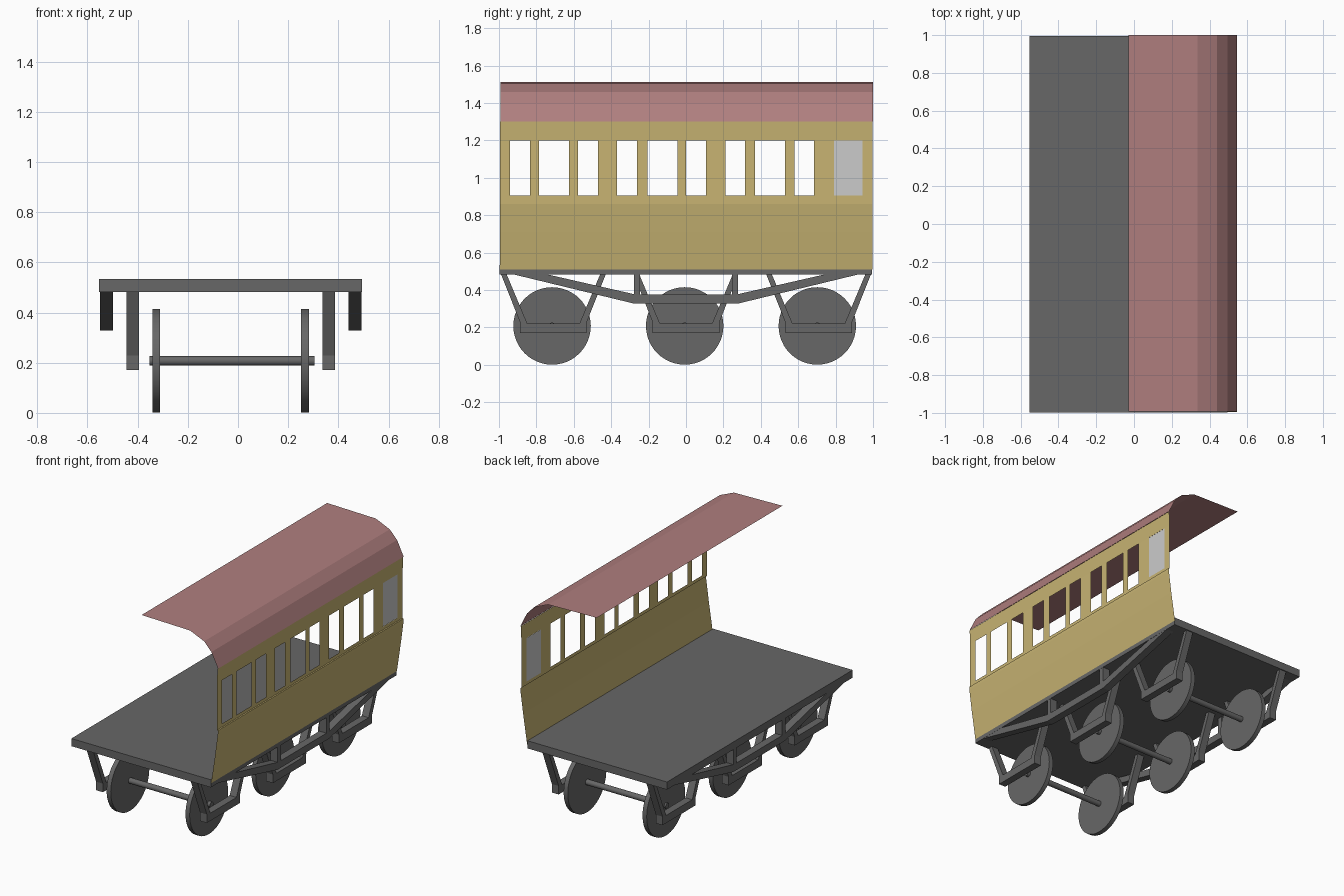
import bpy, bmesh, math
from mathutils import Matrix

if "Cube" in bpy.data.objects:
    bpy.data.objects.remove(bpy.data.objects["Cube"])

CX = -0.029  # centre line of the underframe


def mat(name, rgb):
    m = bpy.data.materials.new(name)
    m.diffuse_color = (*rgb, 1)
    m.use_nodes = True
    m.node_tree.nodes["Principled BSDF"].inputs["Base Color"].default_value = m.diffuse_color
    return m


GREY = mat("dark grey", (0.135, 0.135, 0.135))
CREAM = mat("mustard yellow", (0.578, 0.456, 0.171))
RED = mat("dusty red", (0.43, 0.21, 0.21))
PANE = mat("pale grey", (0.597, 0.597, 0.597))


def finish(name, bm, material):
    me = bpy.data.meshes.new(name)
    bm.to_mesh(me)
    bm.free()
    me.materials.append(material)
    ob = bpy.data.objects.new(name, me)
    bpy.context.collection.objects.link(ob)
    return ob


def box(name, x, y, z, material):
    """Box from (min, max) pairs."""
    bm = bmesh.new()
    bmesh.ops.create_cube(bm, size=1)
    for v in bm.verts:
        for i, (a, b) in enumerate((x, y, z)):
            v.co[i] = (a + b) / 2 + v.co[i] * (b - a)
    return finish(name, bm, material)


def slab(name, outline, x0, x1, material):
    """Side outline of (y, z) points given thickness along x."""
    bm = bmesh.new()
    f = bm.faces.new([bm.verts.new((x0, y, z)) for y, z in outline])
    r = bmesh.ops.extrude_face_region(bm, geom=[f])
    for v in r["geom"]:
        if isinstance(v, bmesh.types.BMVert):
            v.co.x = x1
    bmesh.ops.recalc_face_normals(bm, faces=bm.faces)
    return finish(name, bm, material)


def disc(name, x0, x1, y, z, radius, sides, material):
    bm = bmesh.new()
    bmesh.ops.create_cone(bm, cap_ends=True, segments=sides, radius1=radius,
                          radius2=radius, depth=x1 - x0,
                          matrix=Matrix.Translation(((x0 + x1) / 2, y, z))
                          @ Matrix.Rotation(math.pi / 2, 4, 'Y'))
    ob = finish(name, bm, material)
    for p in ob.data.polygons:
        p.use_smooth = len(p.vertices) == 4
    ob.data.set_sharp_from_angle(angle=math.radians(30))
    return ob


def sheet(name, profile, ys, material, hole=lambda y, z: False):
    """Thin sheet along y from an (x, z) profile, skipping faces in holes."""
    bm = bmesh.new()
    rows = [[bm.verts.new((x, y, z)) for y in ys] for x, z in profile]
    for a, b in zip(rows, rows[1:]):
        for i in range(len(ys) - 1):
            yc = (ys[i] + ys[i + 1]) / 2
            zc = (a[0].co.z + b[0].co.z) / 2
            if not hole(yc, zc):
                bm.faces.new((a[i], a[i + 1], b[i + 1], b[i]))
    return finish(name, bm, material)


# Deck
box("deck", (-0.554, 0.494), (-0.997, 0.995), (0.482, 0.534), GREY)

# Side wall: lower panel with inward curve, small ledge, window band
windows = [(-0.94, -0.833), (-0.786, -0.626), (-0.577, -0.47),
           (-0.369, -0.262), (-0.205, -0.045), (0.0, 0.108),
           (0.21, 0.316), (0.37, 0.53), (0.58, 0.685), (0.79, 0.945)]
SILL, HEAD = 0.905, 1.2
sheet("lower_side_panel", [(0.495, 0.51), (0.525, 0.71), (0.545, 0.86),
                           (0.545, 0.88), (0.538, 0.882)], [-0.995, 0.998], CREAM)
cuts = [-0.995] + [y for w in windows for y in w] + [0.998]
sheet("window_band", [(0.538, 0.882), (0.538, SILL), (0.538, HEAD), (0.543, 1.3)],
      cuts, CREAM,
      lambda y, z: SILL < z < HEAD and any(a < y < b for a, b in windows))
sheet("door_pane", [(0.537, SILL), (0.537, HEAD)], list(windows[-1]), PANE)

# Roof half, bent in flat strips
sheet("roof", [(0.545, 1.3), (0.495, 1.4), (0.44, 1.458), (0.335, 1.503),
               (-0.03, 1.511)], [-0.992, 1.0], RED)

# Running gear, mirrored about the centre line
for side, label in ((1, "right"), (-1, "left")):
    def span(a, b):
        return sorted((CX + side * a, CX + side * b))

    # Truss bar and its posts
    x0, x1 = span(0.469, 0.522)
    slab(f"truss_bar_{label}",
         [(-0.92, 0.483), (-0.28, 0.328), (0.28, 0.328), (0.92, 0.483),
          (0.74, 0.483), (0.27, 0.376), (-0.27, 0.376), (-0.74, 0.483)],
         x0, x1, GREY)
    for y in (-0.262, 0.262):
        box(f"truss_post_{label}", (x0, x1), (y - 0.017, y + 0.017),
            (0.37, 0.483), GREY)

    # Axle guards and wheels
    for k in (-1, 0, 1):
        c = k * 0.709
        gx0, gx1 = span(0.365, 0.416)
        half = [(0.14, 0.222), (0.25, 0.484), (0.28, 0.484),
                (0.178, 0.228), (0.178, 0.17)]
        outline = [(c + y, z) for y, z in half]
        outline += [(c - y, z) for y, z in reversed(half)]
        slab(f"axle_guard_{label}", outline, gx0, gx1, GREY)
        wx0, wx1 = span(0.281, 0.312)
        disc(f"wheel_{label}", wx0, wx1, c - 0.007, 0.208, 0.207, 48, GREY)

# Axles
for k in (-1, 0, 1):
    disc("axle", -0.352, 0.304, k * 0.709 - 0.007, 0.207, 0.019, 24, GREY)
